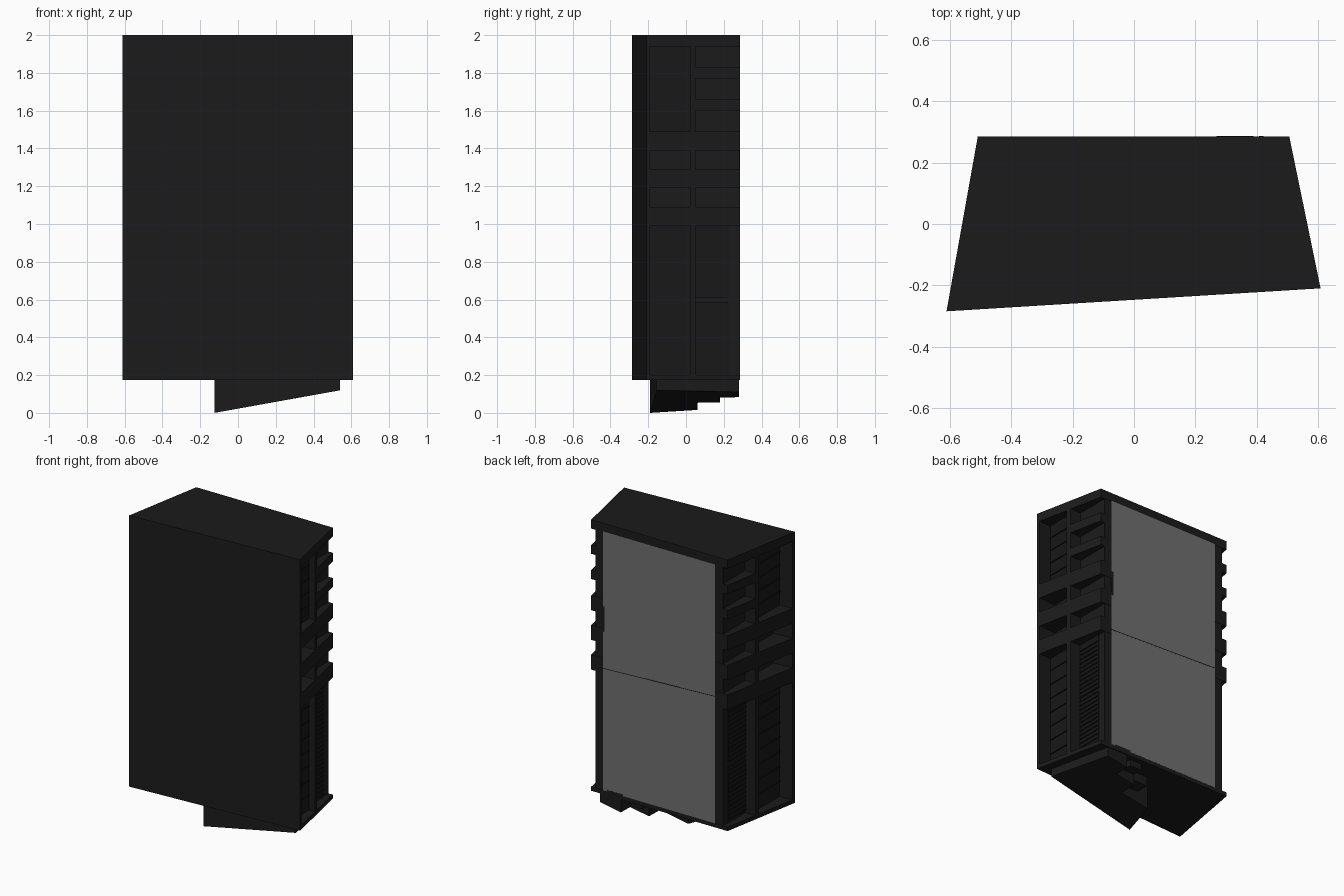
import bpy, bmesh

if "Cube" in bpy.data.objects:
    bpy.data.objects.remove(bpy.data.objects["Cube"])


def material(name, v):
    m = bpy.data.materials.new(name)
    m.diffuse_color = (v, v, v, 1)
    m.use_nodes = True
    m.node_tree.nodes["Principled BSDF"].inputs["Base Color"].default_value = m.diffuse_color
    return m


DARK = material("dark_facade", 0.011)
PANE = material("dark_pane", 0.009)
GLASS = material("grey_glass", 0.16)


def prisms(name, parts, mat):
    """Object from vertical prisms: (outline, bottom z, top z); z may be a function."""
    bm = bmesh.new()
    for outline, z0, z1 in parts:
        rings = []
        for z in (z0, z1):
            rings.append([bm.verts.new((x, y, z(x, y) if callable(z) else z))
                          for x, y in outline])
        bot, top = rings
        n = len(outline)
        bm.faces.new(bot)
        bm.faces.new(top)
        for i in range(n):
            j = (i + 1) % n
            bm.faces.new((bot[i], bot[j], top[j], top[i]))
    bmesh.ops.recalc_face_normals(bm, faces=bm.faces)
    me = bpy.data.meshes.new(name)
    bm.to_mesh(me)
    bm.free()
    me.materials.append(mat)
    ob = bpy.data.objects.new(name, me)
    bpy.context.collection.objects.link(ob)
    return ob


def rect(x0, x1, y0, y1):
    return [(x0, y0), (x1, y0), (x1, y1), (x0, y1)]


BASE, TOP, BACK, CORE = 0.173, 2.0, 0.285, 0.475
FOOT = [(-0.612, -0.285), (0.609, -0.21), (0.507, BACK), (-0.51, BACK)]


def outer(side, y):
    """x of the slanted side wall at depth y."""
    if side > 0:
        return 0.609 - 0.102 * (y + 0.21) / 0.495
    return -0.612 + 0.102 * (y + 0.285) / 0.57


def side_block(side, y0, y1):
    """Outline from the inner wall out to the slanted side wall."""
    return [(side * CORE, y0), (outer(side, y0), y0),
            (outer(side, y1), y1), (side * CORE, y1)]


def wall_plate(side, depth, y0, y1):
    """Outline of a plate standing proud of the inner wall by depth."""
    lo, hi = sorted((side * (CORE - 0.01), side * (CORE + depth)))
    return rect(lo, hi, y0, y1)


# Inner block that forms the back of all side recesses
prisms("core", [([(-CORE, -0.25), (CORE, -0.2), (CORE, BACK - 0.002),
                  (-CORE, BACK - 0.002)], BASE + 0.01, TOP - 0.01)], DARK)

# Blank front wall, wrapping a little around both corners
prisms("front_wall", [([FOOT[0], FOOT[1], (outer(1, -0.19), -0.19),
                        (outer(-1, -0.265), -0.265)], BASE, TOP)], DARK)

# Full floor bands
BANDS = [(BASE, 0.20), (0.99, 1.09), (1.19, 1.29), (1.39, 1.49), (1.94, TOP)]
prisms("floor_bands", [(FOOT, a, b) for a, b in BANDS], DARK)

# Side piers, balcony bands, panes and window bars on both sides
for side, tag, front in ((1, "right", -0.192), (-1, "left", -0.265)):
    prisms(tag + "_pier", [(side_block(side, 0.02, 0.05), BASE, TOP)], DARK)
    prisms(tag + "_balconies", [(side_block(side, 0.05, BACK), a, b)
                                for a, b in ((1.60, 1.66), (1.77, 1.83))], DARK)
    large = wall_plate(side, 0.04, front, 0.02)
    small = wall_plate(side, 0.004, 0.05, 0.23)
    prisms(tag + "_panes", [(large, 0.2, 0.99), (large, 1.49, 1.94),
                            (small, 0.2, 0.58), (small, 0.61, 0.99)], PANE)
    large = wall_plate(side, 0.046, front, 0.02)
    small = wall_plate(side, 0.010, 0.05, 0.22)
    bars = [(large, 0.2 + 0.1 * i, 0.205 + 0.1 * i) for i in range(1, 8)]
    bars += [(large, 1.49 + 0.09 * i, 1.495 + 0.09 * i) for i in range(1, 5)]
    bars += [(small, 0.22 + 0.03 * i, 0.228 + 0.03 * i) for i in range(25)]
    prisms(tag + "_window_bars", bars, PANE)


# Rear glazing with a thin, slightly tilted seam
def seam(x, y):
    return 1.037 - 0.04 * x


prisms("rear_glass", [(rect(-0.415, 0.42, 0.27, 0.2855), 0.2, 1 + 0.945)], GLASS)
prisms("glass_seam", [(rect(-0.415, 0.42, 0.28, 0.2862), seam,
                       lambda x, y: seam(x, y) + 0.005)], DARK)
prisms("rear_fittings", [(rect(0.408, 0.422, 0.28, 0.2865), 1.27, 1.44),
                         (rect(0.27, 0.39, 0.28, 0.2865), BASE, 0.21)], DARK)


# Sloping, stepped foundation
def slope(x, y):
    return max(0.0, 0.18 * (x + 0.12) + 0.02 * (y + 0.19))


prisms("foundation", [([(-0.125, -0.19), (0.54, -0.155), (0.445, 0.28),
                        (0.29, 0.28), (0.29, 0.18), (0.15, 0.18), (0.15, 0.06),
                        (-0.06, 0.06)], slope, BASE + 0.005)], DARK)
prisms("foundation_blocks", [(rect(0.02, 0.15, 0.06, 0.15), 0.11, BASE + 0.005),
                             (rect(0.15, 0.24, 0.18, 0.25), 0.13, BASE + 0.005)], DARK)
